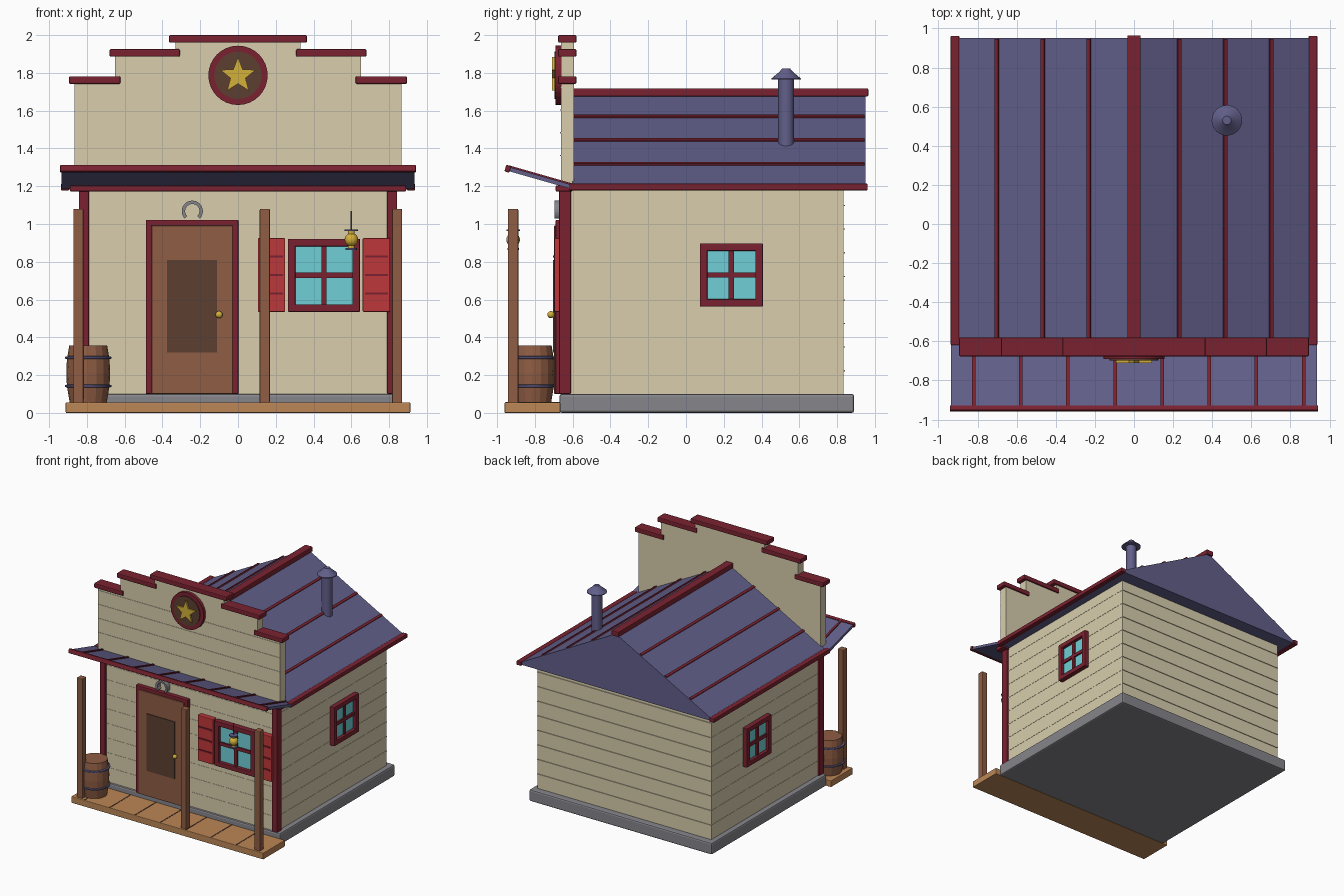
import bpy
import bmesh
from math import sin, cos, pi, atan2, hypot
from mathutils import Matrix, Vector

default_cube = bpy.data.objects.get("Cube")
if default_cube:
    bpy.data.objects.remove(default_cube, do_unlink=True)


def make_material(name, red, green, blue):
    material = bpy.data.materials.new(name)
    linear = [((c / 255 + 0.055) / 1.055) ** 2.4 for c in (red, green, blue)]
    material.diffuse_color = (*linear, 1)
    material.use_nodes = True
    shader = material.node_tree.nodes["Principled BSDF"]
    shader.inputs["Base Color"].default_value = (*linear, 1)
    return material


cream = make_material("cream siding", 216, 206, 173)
maroon = make_material("maroon trim", 122, 34, 48)
slate = make_material("slate roof", 98, 95, 138)
brown = make_material("brown wood", 143, 93, 68)
plank = make_material("light plank", 188, 134, 86)
stone = make_material("grey stone", 134, 133, 139)
glass = make_material("cyan glass", 112, 207, 215)
red = make_material("red shutter", 190, 55, 58)
dark = make_material("dark wood", 92, 63, 49)
gold = make_material("gold", 212, 176, 58)


def finish(name, bm, material, bevel=0, smooth=False):
    bmesh.ops.recalc_face_normals(bm, faces=bm.faces)
    mesh = bpy.data.meshes.new(name)
    bm.to_mesh(mesh)
    bm.free()
    mesh.materials.append(material)
    obj = bpy.data.objects.new(name, mesh)
    bpy.context.collection.objects.link(obj)
    if bevel:
        modifier = obj.modifiers.new("Bevel", "BEVEL")
        modifier.width = bevel
        modifier.segments = 2
    if smooth:
        bpy.ops.object.select_all(action="DESELECT")
        obj.select_set(True)
        bpy.context.view_layer.objects.active = obj
        bpy.ops.object.shade_smooth_by_angle()
    return obj


def box(name, material, xs, ys, zs, bevel=0.0):
    bm = bmesh.new()
    low, high = Vector((xs[0], ys[0], zs[0])), Vector((xs[1], ys[1], zs[1]))
    matrix = Matrix.Translation((low + high) / 2) @ Matrix.Diagonal((*(high - low), 1))
    bmesh.ops.create_cube(bm, size=1, matrix=matrix)
    return finish(name, bm, material, bevel)


def extrude_profile(name, material, points, y0, y1):
    """Extrude an x, z outline along y."""
    bm = bmesh.new()
    face = bm.faces.new([bm.verts.new((x, y0, z)) for x, z in points])
    result = bmesh.ops.extrude_face_region(bm, geom=[face])
    verts = [v for v in result["geom"] if isinstance(v, bmesh.types.BMVert)]
    bmesh.ops.translate(bm, vec=(0, y1 - y0, 0), verts=verts)
    return finish(name, bm, material)


def lathe(name, material, centre, rings, sides=24, smooth=True):
    """Closed round body from radius, height pairs."""
    bm = bmesh.new()
    loops = []
    for radius, z in rings:
        loops.append([bm.verts.new((centre[0] + radius * cos(2 * pi * i / sides),
                                    centre[1] + radius * sin(2 * pi * i / sides), z))
                      for i in range(sides)])
    for a, b in zip(loops, loops[1:]):
        for i in range(sides):
            j = (i + 1) % sides
            bm.faces.new((a[i], a[j], b[j], b[i]))
    bm.faces.new(loops[0])
    bm.faces.new(loops[-1])
    return finish(name, bm, material, smooth=smooth)


def ball(name, material, centre, radius):
    bm = bmesh.new()
    bmesh.ops.create_uvsphere(bm, u_segments=16, v_segments=10, radius=radius,
                              matrix=Matrix.Translation(centre))
    return finish(name, bm, material, smooth=True)


def circle(radius, z, sides=32):
    return [(radius * cos(2 * pi * i / sides), z + radius * sin(2 * pi * i / sides))
            for i in range(sides)]


def window(name, centre, half_w, half_h, angle, rim=0.04):
    """Framed four-pane window facing -y, then turned about z."""
    parts = [box(name + "_glass", glass, (-half_w + 0.01, half_w - 0.01), (-0.012, 0.01),
                 (-half_h + 0.01, half_h - 0.01))]
    for s in (-1, 1):
        x, z = sorted((s * half_w, s * (half_w - rim))), sorted((s * half_h, s * (half_h - rim)))
        parts.append(box(name + "_side_frame", maroon, x, (-0.04, 0.01), (-half_h, half_h), 0.005))
        parts.append(box(name + "_cross_frame", maroon, (-half_w, half_w), (-0.04, 0.01), z, 0.005))
    parts.append(box(name + "_upright_bar", maroon, (-0.014, 0.014), (-0.025, 0.01), (-half_h, half_h)))
    parts.append(box(name + "_level_bar", maroon, (-half_w, half_w), (-0.025, 0.01), (-0.014, 0.014)))
    for part in parts:
        part.matrix_world = Matrix.Translation(centre) @ Matrix.Rotation(angle, 4, "Z")


# Foundation, walls and siding seams
front, back, wall = -0.655, 0.835, 0.825
box("foundation", stone, (-0.868, 0.868), (-0.67, 0.89), (0, 0.1), 0.012)
box("house_walls", cream, (-wall, wall), (front, back), (0.09, 1.19))
for i in range(8):
    z = 0.22 + 0.125 * i
    box("siding_seam", cream, (-wall - 0.002, wall + 0.002), (front - 0.002, back + 0.006), (z, z + 0.006))
for s in (-1, 1):
    box("corner_trim", maroon, sorted((s * 0.79, s * 0.842)), (-0.672, -0.61), (0.1, 1.18), 0.005)
    window("side_window", (s * wall, 0.24, 0.73), 0.167, 0.167, s * pi / 2)

# Gable roof with ridge, eaves and battens
ridge, eave, half = 1.69, 1.185, 0.915
extrude_profile("gable_roof", slate, [(-half, eave), (half, eave), (half, eave + 0.015), (0, ridge),
                                     (-half, eave + 0.015)], -0.6, 0.95)
box("ridge_cap", maroon, (-0.034, 0.034), (-0.6, 0.965), (1.675, 1.718), 0.006)
slope = atan2(ridge - eave - 0.015, half)
for s in (-1, 1):
    box("eave_trim", maroon, sorted((s * 0.893, s * 0.938)), (-0.62, 0.962), (1.178, 1.214), 0.006)
    for x in (0.23, 0.465, 0.7):
        batten = box("roof_batten", maroon, (-0.01, 0.01), (-0.6, 0.945), (-0.01, 0.01))
        batten.location = (s * x, 0, ridge - x * (ridge - eave - 0.015) / half)
        batten.rotation_euler.y = s * slope

# Stepped false front with caps
right = [(0.865, 1.19), (0.865, 1.75), (0.65, 1.75), (0.65, 1.9), (0.33, 1.9), (0.33, 1.97)]
extrude_profile("false_front", cream, right + [(-x, z) for x, z in reversed(right)], -0.663, -0.592)
for i in range(4):
    z = 1.36 + 0.12 * i
    box("false_front_seam", cream, (-0.865, 0.865), (-0.666, -0.6), (z, z + 0.006))
box("top_cap", maroon, (-0.365, 0.365), (-0.677, -0.58), (1.96, 2), 0.007)
for s in (-1, 1):
    box("middle_cap", maroon, sorted((s * 0.308, s * 0.68)), (-0.677, -0.58), (1.886, 1.926), 0.007)
    box("outer_cap", maroon, sorted((s * 0.622, s * 0.895)), (-0.677, -0.58), (1.742, 1.782), 0.007)

# Round sign with star
extrude_profile("sign_rim", maroon, circle(0.157, 1.787), -0.69, -0.65)
extrude_profile("sign_disc", dark, circle(0.125, 1.787), -0.697, -0.66)
star = []
for i in range(10):
    r, a = (0.042 if i % 2 else 0.098), pi / 2 + i * pi / 5
    star.append((r * cos(a), 1.785 + r * sin(a)))
extrude_profile("sign_star", gold, star, -0.71, -0.68)

# Awning rising toward the front, built flat and tilted
length = hypot(0.35, 0.1)
awning = [box("awning", slate, (-0.935, 0.935), (-length, 0), (-0.011, 0.011)),
          box("awning_edge", maroon, (-0.942, 0.942), (-length - 0.012, -length + 0.015), (-0.018, 0.018), 0.005)]
for i in range(8):
    x = -0.82 + 0.241 * i
    awning.append(box("awning_batten", maroon, (x - 0.009, x + 0.009), (-length, 0), (0, 0.019)))
for part in awning:
    part.location = (0, -0.595, 1.193)
    part.rotation_euler.x = -atan2(0.1, 0.35)
box("awning_beam", maroon, (-0.89, 0.89), (-0.69, -0.6), (1.172, 1.204), 0.006)

# Porch deck and posts
box("porch_deck", plank, (-0.912, 0.912), (-0.96, -0.665), (0, 0.055), 0.004)
for i in range(7):
    x = -0.79 + 0.24 * i
    box("deck_seam", dark, (x - 0.005, x + 0.005), (-0.955, -0.67), (0.05, 0.057))
for x in (-0.845, 0.142, 0.842):
    box("porch_post", brown, (x - 0.027, x + 0.027), (-0.943, -0.888), (0.05, 1.08), 0.006)

# Door with panel, knob and horseshoe
for x in (-0.488, -0.03):
    box("door_jamb", maroon, (x, x + 0.032), (-0.69, -0.64), (0.1, 1.02), 0.005)
box("door_lintel", maroon, (-0.488, 0.002), (-0.69, -0.64), (0.99, 1.022), 0.005)
box("door", brown, (-0.458, -0.028), (-0.698, -0.64), (0.1, 0.992), 0.005)
box("door_panel", dark, (-0.375, -0.11), (-0.704, -0.69), (0.32, 0.81))
ball("door_knob", gold, (-0.1, -0.715, 0.52), 0.019)
arc = [pi * (-0.25 + 1.5 * i / 20) for i in range(21)]
shoe = [(-0.242 + r * cos(a), 1.068 + r * sin(a))
        for r, angles in ((0.056, arc), (0.038, arc[::-1])) for a in angles]
extrude_profile("horseshoe", stone, shoe, -0.695, -0.652)

# Front window and shutters
window("front_window", (0.455, front - 0.005, 0.728), 0.191, 0.193, 0)
for x in (0.105, 0.66):
    box("shutter", red, (x, x + 0.145), (-0.697, -0.65), (0.535, 0.925), 0.005)
    for z in (0.632, 0.73, 0.828):
        box("shutter_slat", maroon, (x + 0.012, x + 0.133), (-0.703, -0.69), (z - 0.006, z + 0.006))

# Barrel with hoops
spot = (-0.793, -0.812)
lathe("barrel", brown, spot, [(0.098, 0.055), (0.113, 0.145), (0.116, 0.21), (0.113, 0.28),
                              (0.1, 0.358)], sides=16, smooth=False)
for z in (0.142, 0.292):
    lathe("barrel_hoop", slate, spot, [(0.11, z - 0.008), (0.122, z - 0.005), (0.122, z + 0.005), (0.11, z + 0.008)])

# Hanging lantern
spot = (0.6, -0.915)
lathe("lantern_rod", slate, spot, [(0.004, 0.96), (0.004, 1.07)], sides=8)
lathe("lantern_cap", slate, spot, [(0.035, 0.962), (0.035, 0.972)])
lathe("lantern_base", slate, spot, [(0.03, 0.863), (0.03, 0.872)])
ball("lantern_globe", gold, (*spot, 0.917), 0.036)
lathe("lantern_neck", gold, spot, [(0.018, 0.87), (0.018, 0.965)])

# Chimney pipe with flared cap
spot = (0.475, 0.53)
lathe("chimney_pipe", slate, spot, [(0.042, 1.4), (0.042, 1.77)])
lathe("chimney_cap", slate, spot, [(0.078, 1.764), (0.078, 1.77), (0.036, 1.805), (0.022, 1.822)])
